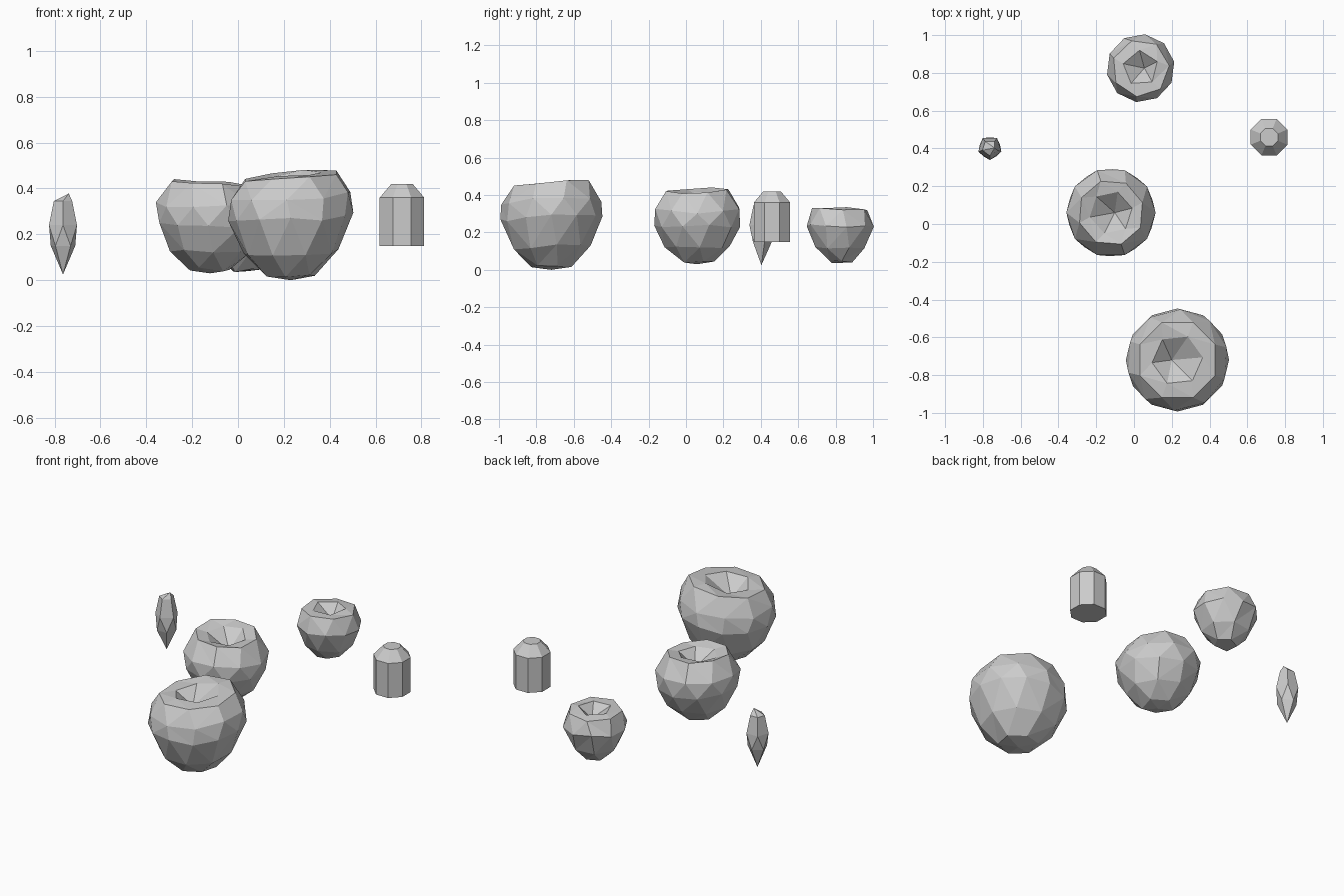
import bpy, bmesh, math, random
from mathutils import Vector

random.seed(4)
cube = bpy.data.objects.get("Cube")
if cube:
    bpy.data.objects.remove(cube)

grey = bpy.data.materials.new("plain_grey")
grey.use_nodes = True
colour = (0.6, 0.6, 0.6, 1)
grey.diffuse_color = colour
grey.node_tree.nodes["Principled BSDF"].inputs["Base Color"].default_value = colour


def bridge(bm, low, high):
    """Triangulated strip between two rings of (angle, vertex), of any counts."""
    n, m = len(low), len(high)
    i = j = 0
    goal_i, goal_j = (n if n > 1 else 0), (m if m > 1 else 0)

    def angle(ring, k):
        return ring[k % len(ring)][0] + math.tau * (k // len(ring))

    while i < goal_i or j < goal_j:
        a, b = low[i % n][1], high[j % m][1]
        if j >= goal_j or (i < goal_i and angle(low, i + 1) <= angle(high, j + 1)):
            i += 1
            bm.faces.new((a, low[i % n][1], b))
        else:
            j += 1
            bm.faces.new((a, high[j % m][1], b))


def ring_body(name, centre, rings, tilt=(0, 0), jitter=0.0):
    """Stack rings of (sides, radius, height, phase); a one-sided ring is a tip."""
    bm = bmesh.new()
    loops = []
    top = max(r[2] for r in rings)
    for sides, radius, z, phase in rings:
        loop = []
        for k in range(sides):
            a = (k + phase) * math.tau / sides
            x, y = radius * math.cos(a), radius * math.sin(a)
            lean = (tilt[0] * x + tilt[1] * y) * z / top
            dz = random.uniform(-jitter, jitter) if sides > 1 else 0
            loop.append((a, bm.verts.new((centre[0] + x, centre[1] + y, z + lean + dz))))
        loops.append(loop)
    for low, high in zip(loops, loops[1:]):
        bridge(bm, low, high)
    # Close flat ends
    for loop in (loops[0][::-1], loops[-1]):
        if len(loop) > 2:
            bm.faces.new([v for _, v in loop])
    bmesh.ops.recalc_face_normals(bm, faces=bm.faces)
    bmesh.ops.dissolve_limit(bm, angle_limit=0.02, verts=bm.verts, edges=bm.edges)
    mesh = bpy.data.meshes.new(name)
    bm.to_mesh(mesh)
    bm.free()
    mesh.materials.append(grey)
    obj = bpy.data.objects.new(name, mesh)
    bpy.context.collection.objects.link(obj)
    return obj


# Three faceted fruits, each with a dent in the top
ring_body("large_fruit", (0.23, -0.72), [
    (1, 0, 0.0, 0), (6, 0.11, 0.025, 0.3), (9, 0.21, 0.12, 0.2),
    (12, 0.273, 0.27, 0), (10, 0.268, 0.36, 0.4), (8, 0.215, 0.455, 0.5),
    (6, 0.135, 0.462, 0.1), (1, 0.03, 0.37, 0.5)],
    tilt=(0.09, 0.05), jitter=0.012)

ring_body("medium_fruit", (-0.122, 0.06), [
    (1, 0, 0.03, 0), (5, 0.09, 0.045, 0.3), (8, 0.175, 0.125, 0.1),
    (10, 0.23, 0.24, 0.45), (10, 0.236, 0.32, 0), (8, 0.175, 0.425, 0.4),
    (6, 0.115, 0.415, 0.2), (1, 0.02, 0.325, 0)],
    tilt=(-0.06, 0), jitter=0.01)

ring_body("small_fruit", (0.035, 0.825), [
    (5, 0.065, 0.042, 0.1), (7, 0.135, 0.12, 0.4),
    (10, 0.181, 0.235, 0.3), (7, 0.152, 0.325, 0.1),
    (5, 0.095, 0.335, 0.3), (1, 0.02, 0.265, 0)],
    jitter=0.008)

# Octagonal capsule with a chamfered crown
R = 0.097 / math.cos(math.pi / 8)
ring_body("capsule", (0.715, 0.46), [
    (8, R, 0.15, 0.5), (8, R, 0.36, 0.5), (8, 0.05, 0.42, 0.5)])

# Long faceted seed, pointed below and leaning above
ring_body("seed", (-0.763, 0.403), [
    (1, 0, 0.025, 0), (5, 0.056, 0.15, 0.25), (5, 0.064, 0.24, 0.75),
    (5, 0.042, 0.345, 0.75), (1, 0.025, 0.378, 0)])
